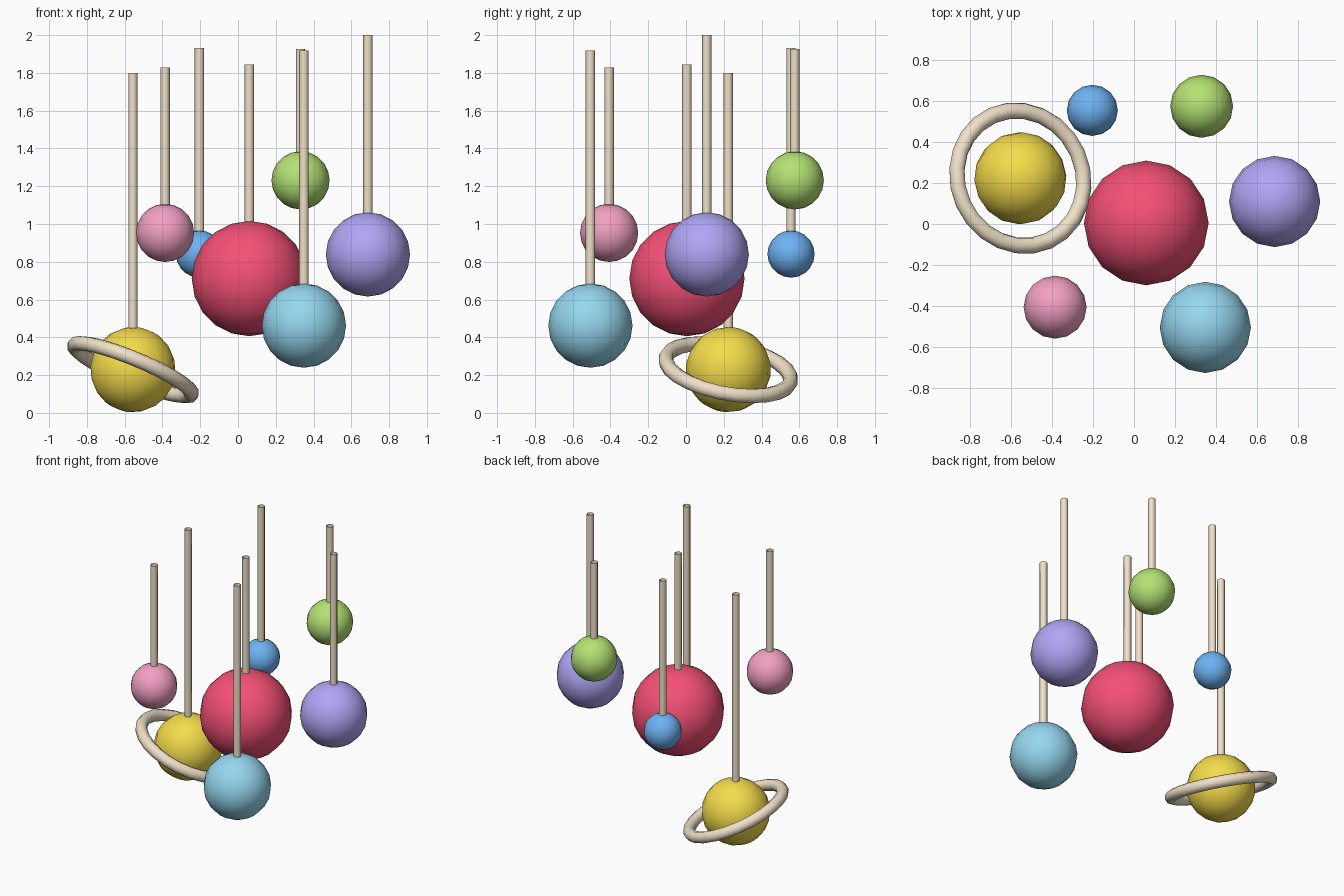
import bpy
from mathutils import Vector

if "Cube" in bpy.data.objects:
    bpy.data.objects.remove(bpy.data.objects["Cube"])


def material(name, rgb):
    m = bpy.data.materials.new(name)
    lin = [((c / 255 + 0.055) / 1.055) ** 2.4 for c in rgb]
    m.diffuse_color = (*lin, 1)
    m.use_nodes = True
    m.node_tree.nodes["Principled BSDF"].inputs["Base Color"].default_value = m.diffuse_color
    return m


def finish(name, mat):
    ob = bpy.context.object
    ob.name = name
    ob.data.materials.append(mat)
    bpy.ops.object.shade_smooth()
    return ob


cream = material("cream", (240, 225, 200))

# Ring axis leans to the right and back; the ringed ball shares the lean
tilt = Vector((0.38, 0.17, 0.909)).to_track_quat('Z', 'Y').to_euler()

# name, centre, radius, rod top height, colour
BALLS = [
    ("red", (0.06, 0.005, 0.711), 0.305, 1.845, (245, 80, 118)),
    ("purple", (0.688, 0.11, 0.839), 0.223, 2.0, (176, 166, 245)),
    ("cyan", (0.349, -0.506, 0.462), 0.223, 1.918, (150, 215, 240)),
    ("yellow", (-0.556, 0.224, 0.229), 0.226, 1.80, (245, 220, 75)),
    ("pink", (-0.386, -0.407, 0.953), 0.154, 1.828, (243, 160, 195)),
    ("green", (0.331, 0.576, 1.231), 0.154, 1.927, (180, 226, 115)),
    ("blue", (-0.204, 0.556, 0.841), 0.125, 1.932, (110, 178, 243)),
]

for name, c, r, top, rgb in BALLS:
    # Hanging ball
    bpy.ops.mesh.primitive_uv_sphere_add(
        segments=16, ring_count=10, radius=r, location=c,
        rotation=tilt if name == "yellow" else (0, 0, 0))
    finish(name + "_ball", material(name, rgb))

    # Open hollow rod rising from the ball
    low = c[2] + r - 0.01
    bpy.ops.mesh.primitive_cylinder_add(
        vertices=8, radius=0.025, depth=top - low, end_fill_type='NOTHING',
        location=(c[0], c[1], (top + low) / 2))
    finish(name + "_rod", cream)

# Tilted ring around the yellow ball
bpy.ops.mesh.primitive_torus_add(
    major_segments=24, minor_segments=8, major_radius=0.336,
    minor_radius=0.04, location=(-0.556, 0.224, 0.229), rotation=tilt)
finish("ring", cream)
